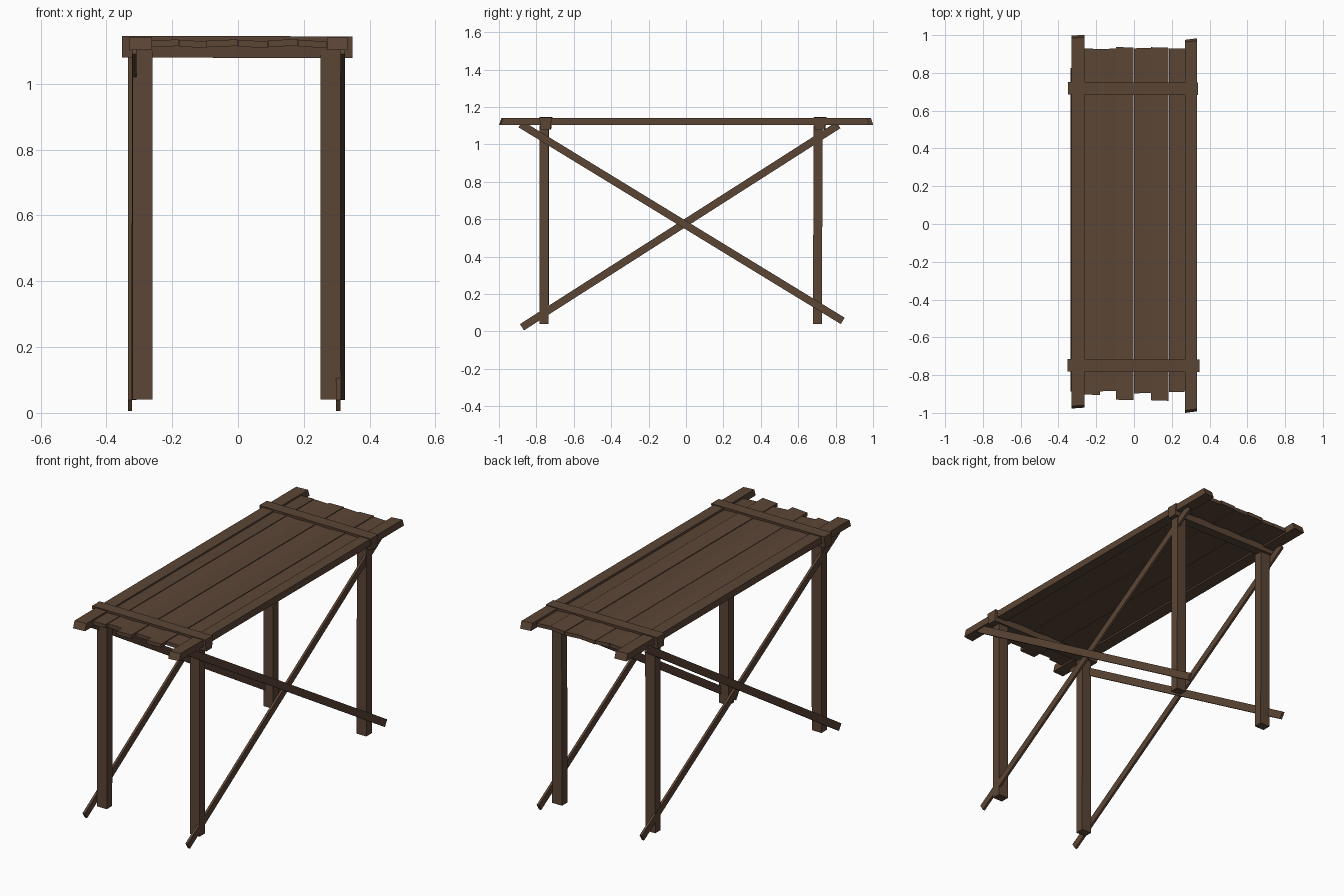
import bpy, bmesh, math
from mathutils import Vector

if "Cube" in bpy.data.objects:
    bpy.data.objects.remove(bpy.data.objects["Cube"])

wood = bpy.data.materials.new("dark brown wood")
wood.diffuse_color = (0.105, 0.060, 0.036, 1)
wood.use_nodes = True
wood.node_tree.nodes["Principled BSDF"].inputs["Base Color"].default_value = wood.diffuse_color


def prism(name, a, b):
    """Join two matching end quads into a beam."""
    bm = bmesh.new()
    va = [bm.verts.new(p) for p in a]
    vb = [bm.verts.new(p) for p in b]
    bm.faces.new(va)
    bm.faces.new(vb)
    for i in range(4):
        j = (i + 1) % 4
        bm.faces.new((va[i], va[j], vb[j], vb[i]))
    bmesh.ops.recalc_face_normals(bm, faces=bm.faces[:])
    me = bpy.data.meshes.new(name)
    bm.to_mesh(me)
    bm.free()
    me.materials.append(wood)
    ob = bpy.data.objects.new(name, me)
    bpy.context.collection.objects.link(ob)


def along_y(name, x0, x1, y0, y1, z0, z1, slant=0.0, skew=0.0, tilt=0.0):
    """Beam along y; slant shortens the top edge, skew angles the ends, tilt rolls it."""
    def end(y, s):
        return [(x0, y, z0 - tilt), (x1, y + skew, z0 + tilt),
                (x1, y + skew + s, z1 + tilt), (x0, y + s, z1 - tilt)]
    prism(name, end(y0, slant), end(y1, -slant))


# Legs (slightly out of true)
for name, x, y, lean in (("front_left_leg", -0.29, -0.758, 0.002),
                         ("front_right_leg", 0.281, -0.758, 0.0),
                         ("back_left_leg", -0.29, 0.703, 0.003),
                         ("back_right_leg", 0.284, 0.703, 0.003)):
    def ring(z, dy):
        return [(x + sx * 0.03, y + dy + sy * 0.024, z)
                for sx, sy in ((-1, -1), (1, -1), (1, 1), (-1, 1))]
    prism(name, ring(0.04, 0), ring(1.10, lean))


# Diagonal braces
def brace(name, x, p, q, w=0.02, t=0.0065):
    p, q = Vector(p), Vector(q)
    d = (q - p).normalized()
    n = Vector((-d.y, d.x)) * w

    def end(c):
        return [(x - t, c.x - n.x, c.y - n.y), (x + t, c.x - n.x, c.y - n.y),
                (x + t, c.x + n.x, c.y + n.y), (x - t, c.x + n.x, c.y + n.y)]
    prism(name, end(p), end(q))


for side, xa, xb in (("left", -0.3285, -0.315), ("right", 0.3045, 0.318)):
    brace(side + "_rising_brace", xa, (-0.877, 0.022), (0.815, 1.103))
    brace(side + "_falling_brace", xb, (-0.885, 1.108), (0.838, 0.056))

# Tabletop planks: x0, x1, front, back, height offset, end skew, roll
planks = [(-0.262, -0.181, -0.902, 0.930, 0.000, -0.004, 0.002),
          (-0.179, -0.095, -0.886, 0.926, -0.002, 0.003, -0.002),
          (-0.095, -0.002, -0.930, 0.937, 0.000, -0.003, 0.002),
          (0.000, 0.090, -0.897, 0.930, -0.002, 0.003, -0.002),
          (0.091, 0.183, -0.933, 0.936, 0.001, -0.003, 0.002),
          (0.184, 0.269, -0.890, 0.928, -0.002, 0.002, -0.002)]
for i, (x0, x1, y0, y1, dz, skew, tilt) in enumerate(planks, 1):
    along_y("plank_%d" % i, x0, x1, y0, y1, 1.113 + dz, 1.133 + dz, 0.0, skew, tilt)

# Edge rails with bevelled ends
along_y("left_rail", -0.331, -0.261, -0.977, 0.997, 1.102, 1.140, 0.013, 0.005)
along_y("right_rail", 0.271, 0.333, -1.0, 0.975, 1.102, 1.140, 0.013, 0.008)

# Cross battens gripping the top
for name, xa, xb, ya, yb in (("front_batten", -0.352, 0.348, -0.782, -0.716),
                             ("back_batten", -0.349, 0.339, 0.684, 0.750)):
    def end(x, dz, dy):
        return [(x, ya + 0.007 + dy, 1.080 + dz), (x, yb - 0.007 + dy, 1.080 + dz),
                (x, yb + dy, 1.146 + dz), (x, ya + dy, 1.146 + dz)]
    prism(name, end(xa, 0.0, 0.002), end(xb, -0.002, -0.002))
